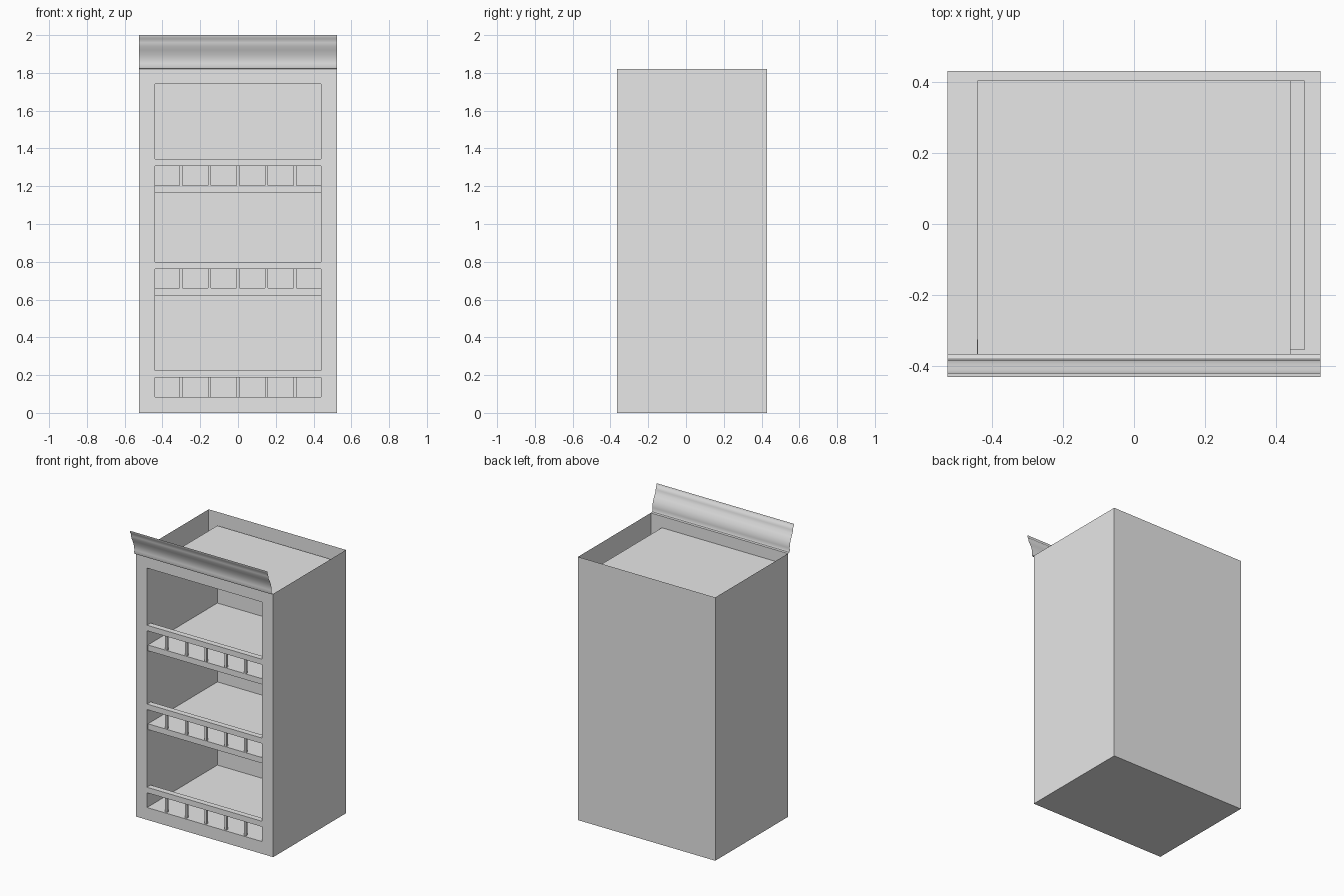
import bpy, bmesh, math
from mathutils import Vector

if "Cube" in bpy.data.objects:
    bpy.data.objects.remove(bpy.data.objects["Cube"], do_unlink=True)

GREY = (0.8, 0.8, 0.8, 1)
mat = bpy.data.materials.new("plain grey")
mat.use_nodes = True
mat.diffuse_color = GREY
mat.node_tree.nodes["Principled BSDF"].inputs["Base Color"].default_value = GREY

HALF_W, FRONT, BACK, TOP = 0.525, -0.365, 0.43, 1.82
OPEN_W, OPEN_LOW, OPEN_TOP, LINER_BACK = 0.44, 0.085, 1.74, 0.403


def finish(name, bm):
    mesh = bpy.data.meshes.new(name)
    bm.to_mesh(mesh)
    bm.free()
    mesh.materials.append(mat)
    obj = bpy.data.objects.new(name, mesh)
    bpy.context.collection.objects.link(obj)
    return obj


def box(name, low, high):
    low, high = Vector(low), Vector(high)
    bm = bmesh.new()
    bmesh.ops.create_cube(bm, size=1)
    for v in bm.verts:
        v.co = (low + high) / 2 + v.co * (high - low)
    return finish(name, bm)


# Cabinet: outer sheet walls, front frame and recessed liner, open at the top
bm = bmesh.new()


def ring(half, low, high, y):
    corners = ((-half, low), (half, low), (half, high), (-half, high))
    return [bm.verts.new((x, y, z)) for x, z in corners]


rings = [ring(HALF_W, 0, TOP, BACK), ring(HALF_W, 0, TOP, FRONT),
         ring(OPEN_W, OPEN_LOW, OPEN_TOP, FRONT),
         ring(OPEN_W, OPEN_LOW, OPEN_TOP, LINER_BACK)]
for level, (a, b) in enumerate(zip(rings, rings[1:])):
    for i in range(4):
        if level == 0 and i == 2:
            continue  # open top
        j = (i + 1) % 4
        bm.faces.new((a[i], a[j], b[j], b[i]))
bm.faces.new(list(reversed(rings[0])))
bm.faces.new(rings[-1])
bmesh.ops.recalc_face_normals(bm, faces=bm.faces)
finish("cabinet_body", bm)

# Shelves with a guard rail and small posts at the front
for name, z in (("lower", OPEN_LOW), ("middle", 0.66), ("upper", 1.205)):
    if name != "lower":
        box(name + "_shelf", (-OPEN_W, FRONT + 0.01, z - 0.04), (0.48, LINER_BACK, z))
    box(name + "_rail", (-OPEN_W - 0.002, FRONT, z + 0.102),
        (OPEN_W, FRONT + 0.04, z + 0.14))
    for i in range(-2, 3):
        x = i * 0.151
        box(f"{name}_post_{i + 3}", (x - 0.008, FRONT + 0.012, z),
            (x + 0.008, FRONT + 0.028, z + 0.102))

# Crown moulding: thin curved sheet leaning forward
profile = [(FRONT, 1.82), (-0.38, 1.822), (-0.384, 1.833), (-0.383, 1.85),
           (-0.384, 1.87), (-0.391, 1.895), (-0.402, 1.92), (-0.413, 1.94),
           (-0.419, 1.96), (-0.421, 1.978), (-0.428, 1.985), (-0.43, 2.0)]
bm = bmesh.new()
rows = [[bm.verts.new((x, y, z)) for x in (-HALF_W, HALF_W)] for y, z in profile]
for a, b in zip(rows, rows[1:]):
    bm.faces.new((a[0], a[1], b[1], b[0]))
crown = finish("crown_moulding", bm)
bpy.ops.object.select_all(action="DESELECT")
crown.select_set(True)
bpy.context.view_layer.objects.active = crown
bpy.ops.object.shade_smooth_by_angle(angle=math.radians(40))
